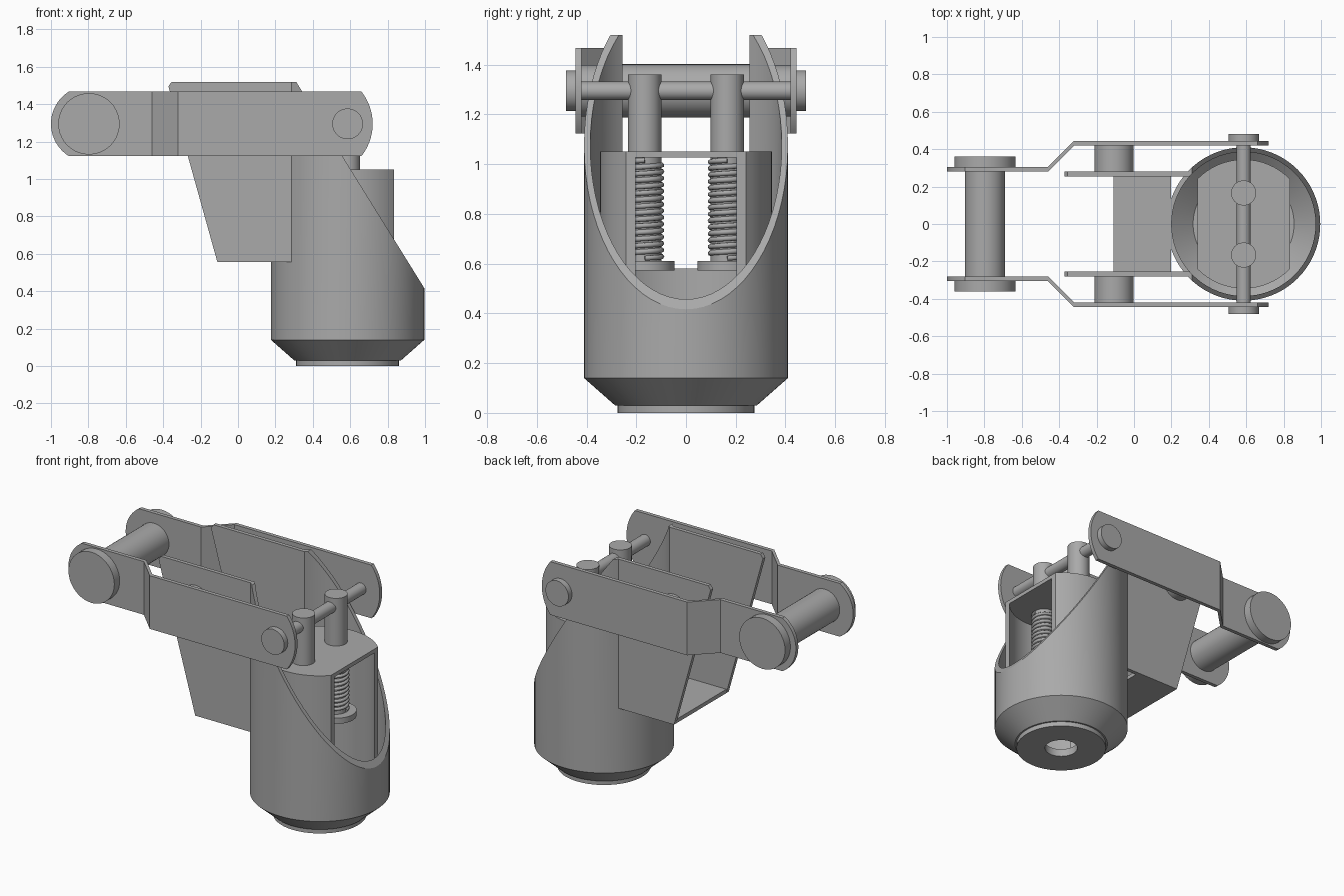
import bpy, bmesh
from math import sin, cos, asin, pi, sqrt
from mathutils import Vector

if "Cube" in bpy.data.objects:
    bpy.data.objects.remove(bpy.data.objects["Cube"])

steel = bpy.data.materials.new("grey_steel")
steel.use_nodes = True
GREY = (0.4, 0.4, 0.4, 1)
steel.diffuse_color = GREY
steel.node_tree.nodes["Principled BSDF"].inputs["Base Color"].default_value = GREY

CX, PIN_Z = 0.586, 1.295          # cup axis and height of all the pins


def finish(name, bm):
    bmesh.ops.recalc_face_normals(bm, faces=bm.faces)
    me = bpy.data.meshes.new(name)
    bm.to_mesh(me)
    bm.free()
    ob = bpy.data.objects.new(name, me)
    bpy.context.collection.objects.link(ob)
    me.materials.append(steel)
    return ob


def smooth(ob, angle=0.5):
    bpy.ops.object.select_all(action="DESELECT")
    ob.select_set(True)
    bpy.context.view_layer.objects.active = ob
    bpy.ops.object.shade_smooth_by_angle(angle=angle)


def prism_bm(outline, axis, lo, hi):
    """Extrude a 2D outline along y (outline in xz) or z (outline in xy)."""
    bm = bmesh.new()
    place = (lambda a, b, t: (a, t, b)) if axis == "y" else (lambda a, b, t: (a, b, t))
    rings = [[bm.verts.new(place(a, b, t)) for a, b in outline] for t in (lo, hi)]
    for ring in rings:
        bm.faces.new(ring)
    n = len(outline)
    for i in range(n):
        j = (i + 1) % n
        bm.faces.new((rings[0][i], rings[0][j], rings[1][j], rings[1][i]))
    return bm


def prism(name, outline, axis, lo, hi):
    return finish(name, prism_bm(outline, axis, lo, hi))


def arc(cx, cy, r, start, end, n):
    return [(cx + r * cos(start + (end - start) * i / n),
             cy + r * sin(start + (end - start) * i / n)) for i in range(n + 1)]


def rod(name, a, b, r, axis, lo, hi, chamfer=0):
    bm = prism_bm(arc(a, b, r, 0, 2 * pi, 40)[:-1], axis, lo, hi)
    if chamfer:
        top = [e for e in bm.edges if all(abs(v.co.z - hi) < 1e-5 for v in e.verts)]
        bmesh.ops.bevel(bm, geom=top, offset=chamfer, segments=2, profile=0.5, affect="EDGES")
    ob = finish(name, bm)
    smooth(ob)
    return ob


def lathe(name, profile, cx, n=72):
    bm = bmesh.new()
    rings = [[bm.verts.new((cx + r * cos(2 * pi * i / n), r * sin(2 * pi * i / n), z))
              for i in range(n)] for r, z in profile]
    for k, ring in enumerate(rings):
        nxt = rings[(k + 1) % len(rings)]
        for i in range(n):
            j = (i + 1) % n
            bm.faces.new((ring[i], ring[j], nxt[j], nxt[i]))
    return finish(name, bm)


def cut(ob, cutters):
    for c in cutters:
        mod = ob.modifiers.new("cut", "BOOLEAN")
        mod.operation, mod.solver, mod.object = "DIFFERENCE", "EXACT", c
    dg = bpy.context.evaluated_depsgraph_get()
    me = bpy.data.meshes.new_from_object(ob.evaluated_get(dg))
    ob.modifiers.clear()
    ob.data = me
    for c in cutters:
        bpy.data.objects.remove(c)


# Cup: hollow turned body, sliced at a slant in front and slotted at the back
cup = lathe("cup", [(0.1, 0), (0.275, 0), (0.275, 0.03), (0.285, 0.03), (0.41, 0.14), (0.41, 1.52),
                    (0.385, 1.52), (0.385, 0.15), (0.27, 0.05), (0.1, 0.05)], CX)
slant = prism("slant_cutter", [(1.056, 0.32), (0.245, 1.626), (2, 1.626), (2, 0.32)], "y", -1, 1)
slot = prism("slot_cutter", [(-0.2, -0.255), (0.5, -0.255), (0.5, 0.255), (-0.2, 0.255)], "z", 0.58, 2)
cut(cup, [slant, slot])
smooth(cup)

# Bracket: a channel with two tapered cheeks and a floor
cheek = [(-0.11, 0.555), (0.29, 0.555), (0.29, 1.52), (-0.355, 1.52), (-0.372, 1.495), (-0.365, 1.47)]
for side, s in (("left", 1), ("right", -1)):
    prism(f"bracket_cheek_{side}", cheek, "y", s * 0.255, s * 0.28)
prism("bracket_floor", [(-0.11, -0.255), (0.198, -0.255), (0.198, 0.255), (-0.11, 0.255)], "z", 0.555, 0.58)

# Inner carrier: two curved walls under a flat-sided lid
HALF, R_OUT, R_IN = 0.247, 0.345, 0.32
a_out, a_in = asin(HALF / R_OUT), asin(HALF / R_IN)
lid = []
for side, s in (("left", 1), ("right", -1)):
    mid = s * pi / 2
    outer = arc(CX, 0, R_OUT, mid - a_out, mid + a_out, 16)
    inner = arc(CX, 0, R_IN, mid + a_in, mid - a_in, 16)
    smooth(prism(f"carrier_wall_{side}", outer + inner, "z", 0.12, 1.027))
    lid += outer
smooth(prism("carrier_lid", lid, "z", 1.027, 1.052))


# Springs: a wire helix round each plunger
def spring(name, x, y, r, lo, hi, turns, steps=20):
    cu = bpy.data.curves.new(name, "CURVE")
    cu.dimensions = "3D"
    cu.bevel_depth, cu.bevel_resolution, cu.use_fill_caps = 0.011, 1, True
    sp = cu.splines.new("POLY")
    n = turns * steps
    sp.points.add(n)
    for i, p in enumerate(sp.points):
        a = 2 * pi * i / steps
        p.co = (x + r * cos(a), y + r * sin(a), lo + (hi - lo) * i / n, 1)
    tmp = bpy.data.objects.new(name + "_path", cu)
    bpy.context.collection.objects.link(tmp)
    me = bpy.data.meshes.new_from_object(tmp.evaluated_get(bpy.context.evaluated_depsgraph_get()))
    bpy.data.objects.remove(tmp)
    me.materials.clear()
    me.materials.append(steel)
    ob = bpy.data.objects.new(name, me)
    bpy.context.collection.objects.link(ob)
    smooth(ob, 1.2)


for side, s in (("left", 1), ("right", -1)):
    y = s * 0.166
    rod(f"plunger_{side}", CX, y, 0.067, "z", 0.6, 1.36, chamfer=0.015)
    rod(f"plunger_foot_{side}", CX, y, 0.12, "z", 0.573, 0.61)
    spring(f"spring_{side}", CX, y, 0.068, 0.622, 1.016, 15)

# Lever arms: rounded plates, joggled inward towards the rear
H = 0.172
a_rear, a_front = asin(H / 0.203), asin(H / 0.277)
arm_outline = (arc(-0.797, PIN_Z, 0.203, pi - a_rear, pi + a_rear, 20)
               + arc(0.443, PIN_Z, 0.277, -a_front, a_front, 20))
for side, s in (("left", 1), ("right", -1)):
    bm = prism_bm(arm_outline, "y", s * 0.42, s * 0.445)
    for x in (-0.46, -0.32):
        bmesh.ops.bisect_plane(bm, geom=bm.verts[:] + bm.edges[:] + bm.faces[:],
                               plane_co=Vector((x, 0, 0)), plane_no=Vector((1, 0, 0)))
    for v in bm.verts:
        if v.co.x < -0.4:
            v.co.y -= s * 0.14
    smooth(finish(f"arm_{side}", bm))
    # Pin ends and pivots beside each arm
    rod(f"roller_head_{side}", -0.797, PIN_Z, 0.164, "y", s * 0.305, s * 0.36)
    rod(f"pivot_{side}", -0.107, PIN_Z, 0.104, "y", s * 0.28, s * 0.444)
    rod(f"cross_pin_head_{side}", CX, PIN_Z, 0.082, "y", s * 0.445, s * 0.482)

# Roller at the rear and cross pin through the plungers
rod("roller", -0.797, PIN_Z, 0.107, "y", -0.285, 0.285)
rod("cross_pin", CX, PIN_Z, 0.037, "y", -0.445, 0.445)
